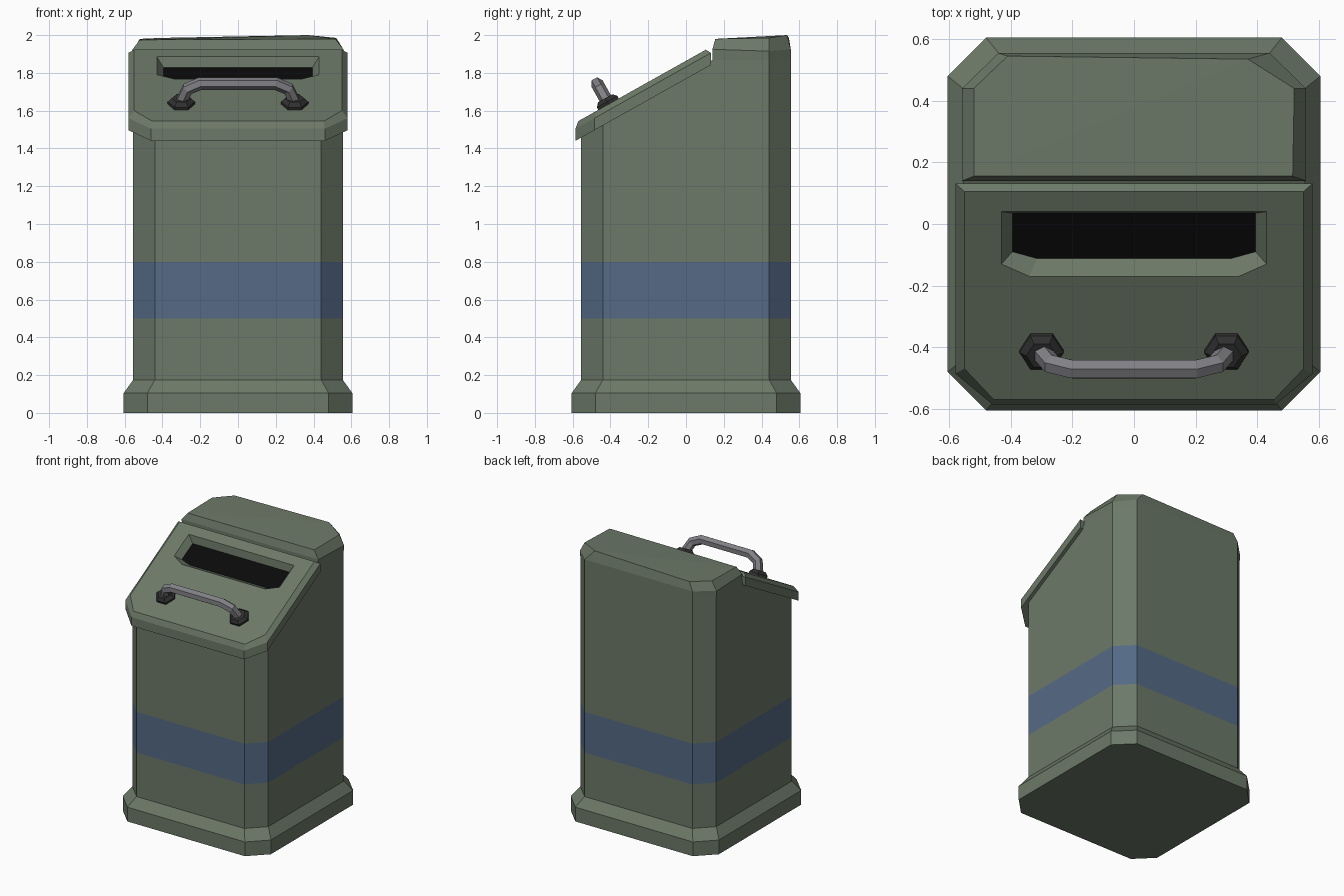
import bpy, bmesh, math
from mathutils import Vector

if "Cube" in bpy.data.objects:
    bpy.data.objects.remove(bpy.data.objects["Cube"])

SLOPE = 0.56                       # rise of the lid per unit of y


def material(name, rgb):
    m = bpy.data.materials.new(name)
    m.diffuse_color = (*rgb, 1)
    m.use_nodes = True
    m.node_tree.nodes["Principled BSDF"].inputs["Base Color"].default_value = m.diffuse_color
    return m


GREEN = material("green paint", (0.150, 0.190, 0.138))
BLUE = material("blue band", (0.089, 0.144, 0.238))
BLACK = material("black opening", (0.003, 0.003, 0.003))
GREY = material("grey metal", (0.220, 0.216, 0.235))
DARK = material("dark metal", (0.030, 0.030, 0.031))


def ring(bm, pts):
    return [bm.verts.new(p) for p in pts]


def bridge(bm, a, b, closed=True):
    n = len(a)
    return [bm.faces.new((a[i], a[(i + 1) % n], b[(i + 1) % n], b[i]))
            for i in range(n if closed else n - 1)]


def loft(bm, rings):
    """Skin a list of point rings and cap both ends."""
    rs = [ring(bm, r) for r in rings]
    for a, b in zip(rs, rs[1:]):
        bridge(bm, a, b)
    bm.faces.new(rs[0])
    return bm.faces.new(rs[-1])


def finish(bm, name, *mats):
    bmesh.ops.recalc_face_normals(bm, faces=bm.faces[:])
    me = bpy.data.meshes.new(name)
    bm.to_mesh(me)
    bm.free()
    for m in mats:
        me.materials.append(m)
    ob = bpy.data.objects.new(name, me)
    bpy.context.collection.objects.link(ob)
    return ob


# Body: chamfered square column with a flared foot, sloped front and raised back
def outline(h, c):
    return [(-h, .14), (-h, -c), (-c, -h), (c, -h), (h, -c),
            (h, .14), (h, c), (c, h), (-c, h), (-h, c)]


bm = bmesh.new()
levels = [(0, .605, .48), (.105, .605, .48), (.175, .555, .44),
          (.5, .555, .44), (.8, .555, .44)]
rings = [ring(bm, [(x, y, z) for x, y in outline(h, c)]) for z, h, c in levels]
rings.append(ring(bm, [(x, y, 1.79 + SLOPE * min(y, .14)) for x, y in outline(.555, .44)]))
bm.faces.new(rings[0])
for i, (a, b) in enumerate(zip(rings, rings[1:])):
    for f in bridge(bm, a, b):
        f.material_index = 1 if i == 3 else 0
top = rings[-1]
bm.faces.new(top[:6])
# Raised back with bevelled, slightly uneven top
back = top[5:] + top[:1]
rim = ring(bm, [(.558, .14, 1.925), (.558, .44, 1.915), (.44, .555, 1.925),
                (-.44, .555, 1.925), (-.558, .44, 1.915), (-.558, .14, 1.925)])
crown = ring(bm, [(.515, .155, 1.98), (.52, .44, 1.985), (.37, .535, 2.0),
                  (-.41, .545, 1.985), (-.52, .44, 1.98), (-.52, .155, 1.975)])
bridge(bm, back, rim)
bridge(bm, rim, crown)
bmesh.ops.triangulate(bm, faces=[bm.faces.new(crown)])
finish(bm, "body", GREEN, BLUE)


# Lid: sheared plate with bevelled rim and a recessed slot
def lid_ring(w, x1, y1, x2, y2, y3):
    pts = [(-x1, y1), (-x1, y2), (-x2, y3), (x2, y3), (x1, y2), (x1, y1)]
    return [(x, y, w + SLOPE * y) for x, y in pts]


bm = bmesh.new()
floor = loft(bm, [
    lid_ring(1.768, .58, .132, .46, -.485, -.585),
    lid_ring(1.832, .58, .132, .46, -.485, -.585),
    lid_ring(1.864, .55, .105, .455, -.47, -.57),
    lid_ring(1.864, .43, .04, .34, -.13, -.17),
    lid_ring(1.810, .395, .035, .315, -.09, -.112)])
floor.material_index = 1
finish(bm, "lid", GREEN, BLACK)

# Handle frame: across, up the slope, and out of the lid
X = Vector((1, 0, 0))
V = Vector((0, 1, SLOPE)).normalized()
N = X.cross(V)
ORIGIN = Vector((0, -.41, 1.864 - .41 * SLOPE))


def on_lid(x, v, h):
    return ORIGIN + X * x + V * v + N * h


# Handle bar: six-sided sweep along a mirrored path
half = [(-.305, 0), (-.268, .092), (-.2, .125)]
path = [Vector(p) for p in half + [(-x, h) for x, h in reversed(half)]]
R = .034
sections = []
for i, p in enumerate(path):
    d_in = (p - path[max(i - 1, 0)]).normalized()
    d_out = (path[min(i + 1, len(path) - 1)] - p).normalized()
    t = (d_in + d_out).normalized()
    side = Vector((-t.y, t.x))
    sec = []
    for k in range(6):
        a = math.radians(60 * k)
        q = p + side * (R * math.sin(a))
        sec.append(on_lid(q.x, R * math.cos(a), q.y))
    sections.append(sec)
bm = bmesh.new()
loft(bm, sections)
finish(bm, "handle_bar", GREY)

# Handle mounts: tapered six-sided bosses
for s, name in ((-1, "handle_mount_left"), (1, "handle_mount_right")):
    bm = bmesh.new()
    loft(bm, [[on_lid(s * .3 + r * math.cos(math.pi * k / 3),
                      r * math.sin(math.pi * k / 3), h) for k in range(6)]
              for r, h in ((.072, -.01), (.072, .015), (.05, .036))])
    finish(bm, name, DARK)
